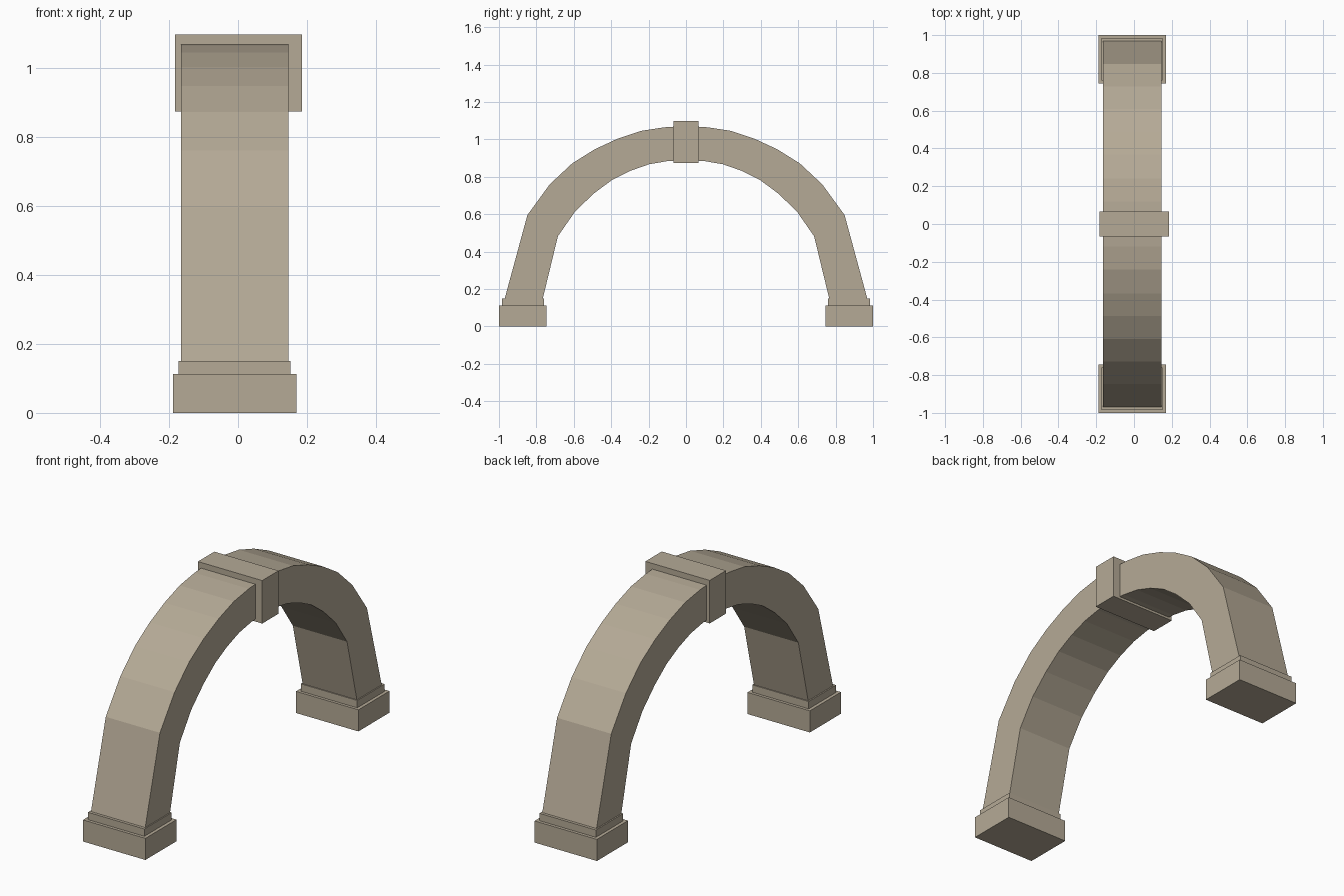
import bpy, bmesh

cube = bpy.data.objects.get("Cube")
if cube:
    bpy.data.objects.remove(cube, do_unlink=True)

STONE = (0.46, 0.40, 0.305, 1)
stone = bpy.data.materials.new("warm grey stone")
stone.use_nodes = True
stone.diffuse_color = STONE
stone.node_tree.nodes["Principled BSDF"].inputs["Base Color"].default_value = STONE


def finish(name, bm):
    bmesh.ops.recalc_face_normals(bm, faces=bm.faces)
    mesh = bpy.data.meshes.new(name)
    bm.to_mesh(mesh)
    bm.free()
    mesh.materials.append(stone)
    obj = bpy.data.objects.new(name, mesh)
    bpy.context.collection.objects.link(obj)
    return obj


def block(name, x, y, z):
    """Box from (min, max) ranges."""
    bm = bmesh.new()
    bmesh.ops.create_cube(bm, size=1)
    for v in bm.verts:
        for i, (low, high) in enumerate((x, y, z)):
            v.co[i] = high if v.co[i] > 0 else low
    return finish(name, bm)


# Arch: matching outer and inner half profiles (y, z), foot to crown
OUTER = [(0.973, 0.135), (0.848, 0.595), (0.728, 0.76), (0.608, 0.872),
         (0.488, 0.947), (0.367, 1.003), (0.242, 1.045), (0.12, 1.064), (0, 1.072)]
INNER = [(0.769, 0.135), (0.685, 0.482), (0.591, 0.617), (0.491, 0.712),
         (0.394, 0.784), (0.297, 0.832), (0.197, 0.867), (0.098, 0.884), (0, 0.89)]


def whole(half):
    return half + [(-y, z) for y, z in reversed(half[:-1])]


bm = bmesh.new()
rings = []
for (yo, zo), (yi, zi) in zip(whole(OUTER), whole(INNER)):
    rings.append([bm.verts.new(p) for p in (
        (-0.165, yo, zo), (0.146, yo, zo), (0.146, yi, zi), (-0.165, yi, zi))])
for a, b in zip(rings, rings[1:]):
    for i in range(4):
        j = (i + 1) % 4
        bm.faces.new((a[i], a[j], b[j], b[i]))
bm.faces.new(rings[0])
bm.faces.new(rings[-1])
finish("arch", bm)

# Keystone band at the crown
block("keystone", (-0.183, 0.186), (-0.067, 0.067), (0.874, 1.097))

# Stepped footings under both legs
for side, s in (("front", -1), ("back", 1)):
    block(side + "_plinth", (-0.189, 0.169), sorted((s * 0.745, s)), (0, 0.112))
    block(side + "_plinth_step", (-0.172, 0.152),
          sorted((s * 0.76, s * 0.984)), (0.112, 0.15))
